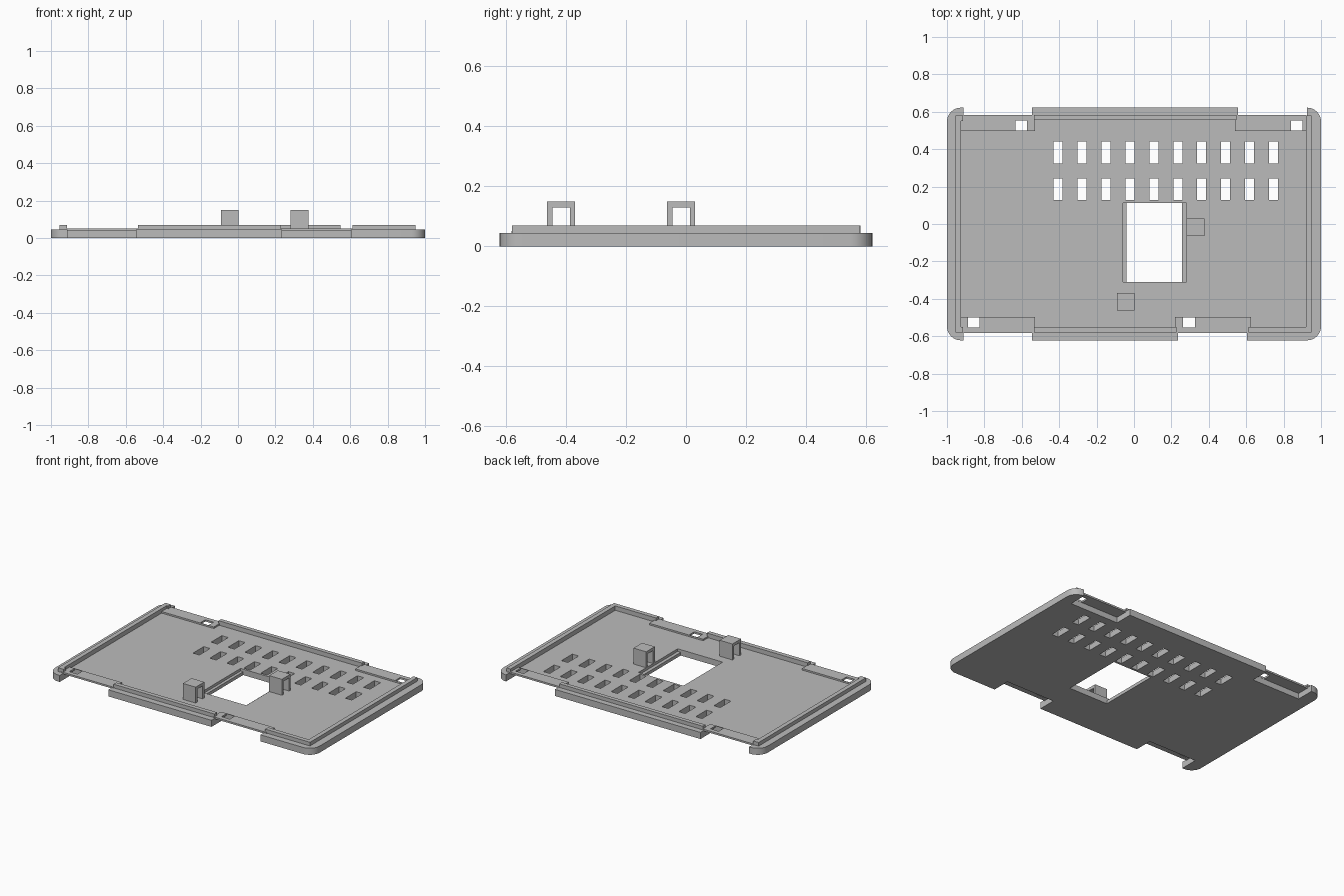
import bpy, bmesh, math
from mathutils import Matrix, Vector

if "Cube" in bpy.data.objects:
    bpy.data.objects.remove(bpy.data.objects["Cube"])

mat = bpy.data.materials.new("mid_grey_plastic")
mat.diffuse_color = (0.5, 0.5, 0.5, 1)
mat.use_nodes = True
mat.node_tree.nodes["Principled BSDF"].inputs["Base Color"].default_value = mat.diffuse_color


def make(name, bm):
    bmesh.ops.recalc_face_normals(bm, faces=bm.faces)
    me = bpy.data.meshes.new(name)
    bm.to_mesh(me)
    bm.free()
    me.materials.append(mat)
    ob = bpy.data.objects.new(name, me)
    bpy.context.collection.objects.link(ob)
    return ob


def boxes(name, items):
    """One object made of boxes given as (x0, x1, y0, y1, z0, z1)."""
    bm = bmesh.new()
    for x0, x1, y0, y1, z0, z1 in items:
        m = Matrix.Translation(((x0 + x1) / 2, (y0 + y1) / 2, (z0 + z1) / 2))
        m = m @ Matrix.Diagonal((x1 - x0, y1 - y0, z1 - z0, 1))
        bmesh.ops.create_cube(bm, size=1, matrix=m)
    return make(name, bm)


def cut(ob, name, items):
    cutter = boxes(name, items)
    cutter.hide_render = True
    mod = ob.modifiers.new("cut", 'BOOLEAN')
    mod.operation = 'DIFFERENCE'
    mod.solver = 'EXACT'
    mod.object = cutter
    bpy.context.view_layer.objects.active = ob
    bpy.ops.object.modifier_apply(modifier=mod.name)
    bpy.data.objects.remove(cutter)


W, D, R = 1.0, 0.622, 0.075      # half width, half depth, corner radius
FLOOR, RIM, TAB, LIP = 0.04, 0.045, 0.051, 0.07

# Base plate with rounded corners
bm = bmesh.new()
ring = []
for k, (sx, sy) in enumerate(((1, 1), (-1, 1), (-1, -1), (1, -1))):
    for i in range(9):
        a = math.radians(90 * k + 90 * i / 8)
        ring.append(bm.verts.new((sx * (W - R) + R * math.cos(a),
                                  sy * (D - R) + R * math.sin(a), 0)))
face = bm.faces.new(ring)
ext = bmesh.ops.extrude_face_region(bm, geom=[face])
bmesh.ops.translate(bm, vec=Vector((0, 0, RIM)),
                    verts=[v for v in ext["geom"] if isinstance(v, bmesh.types.BMVert)])
base = make("base_plate", bm)

# Shallow tray recess inside the rim
cut(base, "tray_cutter", [(-0.925, 0.92, -0.55, 0.555, FLOOR, 0.2)])

# Edge notches: x range and side of the plate
notches = [(-0.912, -0.545, 1), (0.555, 0.925, 1), (-0.912, -0.545, -1), (0.235, 0.605, -1)]
cut(base, "notch_cutter",
    [(x0, x1, *sorted((s * 0.498, s * 0.8)), -0.1, 0.2) for x0, x1, s in notches])

# Two rows of ventilation slots and the large window
slots = [(-0.43 + 0.128 * i, -0.382 + 0.128 * i, y, y + 0.116, -0.1, 0.2)
         for i in range(10) for y in (0.128, 0.324)]
cut(base, "opening_cutter", slots + [(-0.04, 0.257, -0.31, 0.113, -0.1, 0.2)])
# Recessed ledges on the sides of the window
cut(base, "ledge_cutter", [(-0.06, 0.28, -0.31, 0.113, 0.022, 0.2)])

# Thin latch tabs bridging the notches, each with a square hole
holes = [-0.603, 0.87, -0.857, 0.294]
spans = [(-0.925, -0.53), (0.54, 0.92), (-0.925, -0.53), (0.218, 0.625)]
for n, ((x0, x1), hx, (_, _, s)) in enumerate(zip(spans, holes, notches)):
    tab = boxes(f"latch_tab_{n + 1}", [(x0, x1, *sorted((s * 0.496, s * 0.583)), FLOOR - 0.001, TAB)])
    cut(tab, "hole_cutter", [(hx - 0.031, hx + 0.031, *sorted((s * 0.499, s * 0.553)), -0.1, 0.2)])

# Raised locating lip, in rails around the tray
Z = (FLOOR - 0.001, LIP)
boxes("back_lip", [(-0.535, 0.548, 0.555, 0.583, *Z)])
boxes("front_lip", [(-0.535, 0.228, -0.58, -0.55, *Z)])
boxes("left_lip", [(-0.955, -0.925, -0.58, 0.58, *Z)])
boxes("right_lip", [(0.92, 0.95, -0.58, 0.58, *Z)])
boxes("front_corner_lip", [(0.612, 0.921, -0.58, -0.55, *Z)])
boxes("left_corner_lips", [(-0.926, -0.914, 0.552, 0.58, *Z), (-0.926, -0.914, -0.58, -0.552, *Z)])

# Square cable loops: two posts and a bridge, open along x
for name, x, y in (("side_loop", 0.28, -0.063), ("front_loop", -0.092, -0.463)):
    loop = boxes(name, [(x, x + 0.096, y, y + 0.093, FLOOR - 0.002, 0.149)])
    cut(loop, "loop_cutter", [(x - 0.1, x + 0.2, y + 0.018, y + 0.076, -0.1, 0.129)])

# Smooth the rounded corners while keeping the edges sharp
bpy.ops.object.select_all(action='DESELECT')
base.select_set(True)
bpy.context.view_layer.objects.active = base
bpy.ops.object.shade_smooth_by_angle(angle=math.radians(30))
